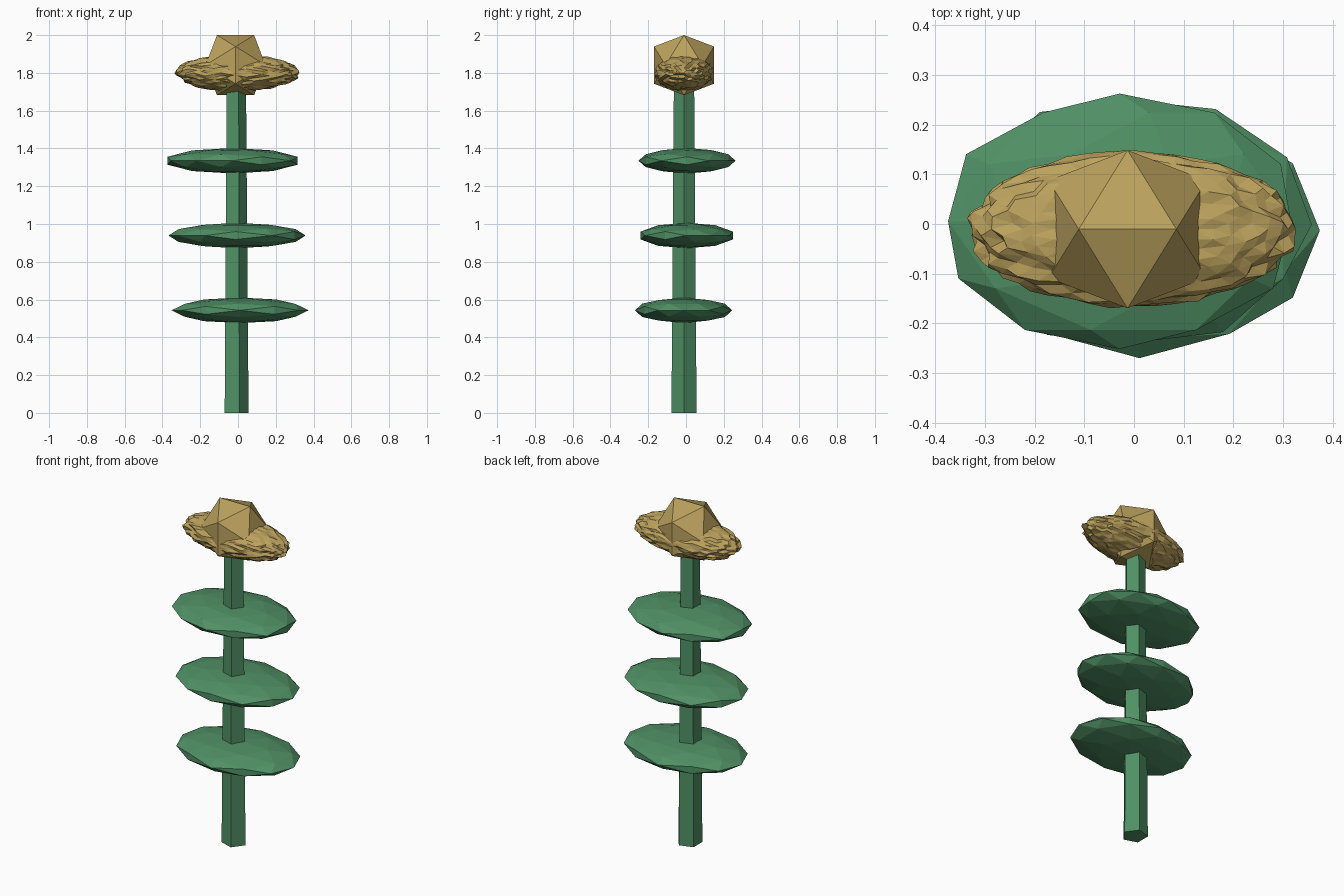
import bpy, bmesh, math, random
from mathutils import Matrix, Vector

if "Cube" in bpy.data.objects:
    bpy.data.objects.remove(bpy.data.objects["Cube"])

random.seed(4)
CX, CY = -0.014, -0.0105          # stem axis


def material(name, rgb):
    m = bpy.data.materials.new(name)
    m.diffuse_color = (*rgb, 1)
    m.use_nodes = True
    m.node_tree.nodes["Principled BSDF"].inputs["Base Color"].default_value = m.diffuse_color
    return m


GREEN = material("leaf_green", (0.08, 0.28, 0.13))
GOLD = material("petal_gold", (0.50, 0.36, 0.11))


def finish(bm, name, mat):
    bmesh.ops.recalc_face_normals(bm, faces=bm.faces[:])
    me = bpy.data.meshes.new(name)
    bm.to_mesh(me)
    bm.free()
    me.materials.append(mat)
    ob = bpy.data.objects.new(name, me)
    bpy.context.collection.objects.link(ob)
    return ob


def ico(name, mat, centre, radii, level=0, turn=0.0, spiky=False):
    """Icosphere with an edge on top; turned about z before stretching."""
    bm = bmesh.new()
    p = (1 + math.sqrt(5)) / 2
    for a in (-1, 1):
        for b in (-p, p):
            for co in ((a, 0, b), (0, b, a), (b, a, 0)):
                bm.verts.new(Vector(co).normalized())
    bmesh.ops.convex_hull(bm, input=bm.verts[:])
    outer = set()
    for _ in range(level):
        outer = set(bm.verts)
        bmesh.ops.subdivide_edges(bm, edges=bm.edges[:], cuts=1, use_grid_fill=True)
        for v in bm.verts:
            v.co.normalize()
    if spiky:
        # older vertices become spike tips, the newest ones the valleys
        for v in bm.verts:
            v.co *= random.uniform(0.97, 1.06) if v in outer else random.uniform(0.86, 0.95)
    m = (Matrix.Translation(centre) @ Matrix.Diagonal((*radii, 1))
         @ Matrix.Rotation(turn, 4, 'Z'))
    bm.transform(m)
    return finish(bm, name, mat)


# Tapered five-sided stem
bm = bmesh.new()
bmesh.ops.create_cone(bm, cap_ends=True, segments=5, radius1=0.07, radius2=0.056,
                      depth=1.8)
start = max(bm.verts, key=lambda v: v.co.length).co
corner = math.atan2(start.y, start.x)
bm.transform(Matrix.Translation((CX, CY, 0.9)) @ Matrix.Rotation(-corner, 4, 'Z'))
finish(bm, "stem", GREEN)

# Three flat leaf tiers, each turned a little further
tiers = [(0.011, -0.013, 0.0), (-0.005, 0.004, 30.5), (-0.029, 0.0055, 58.3)]
for i, (x, y, deg) in enumerate(tiers):
    ico(f"leaf_tier_{i + 1}", GREEN, (x, y, 0.543 + 0.396 * i),
        (0.363, 0.257, 0.0675), level=1, turn=math.radians(deg))

# Spiky flower head and its faceted centre
ico("flower_head", GOLD, (-0.003, CY, 1.8), (0.355, 0.170, 0.106), level=3, spiky=True)
ico("flower_centre", GOLD, (-0.013, CY, 1.841), (0.187,) * 3)
